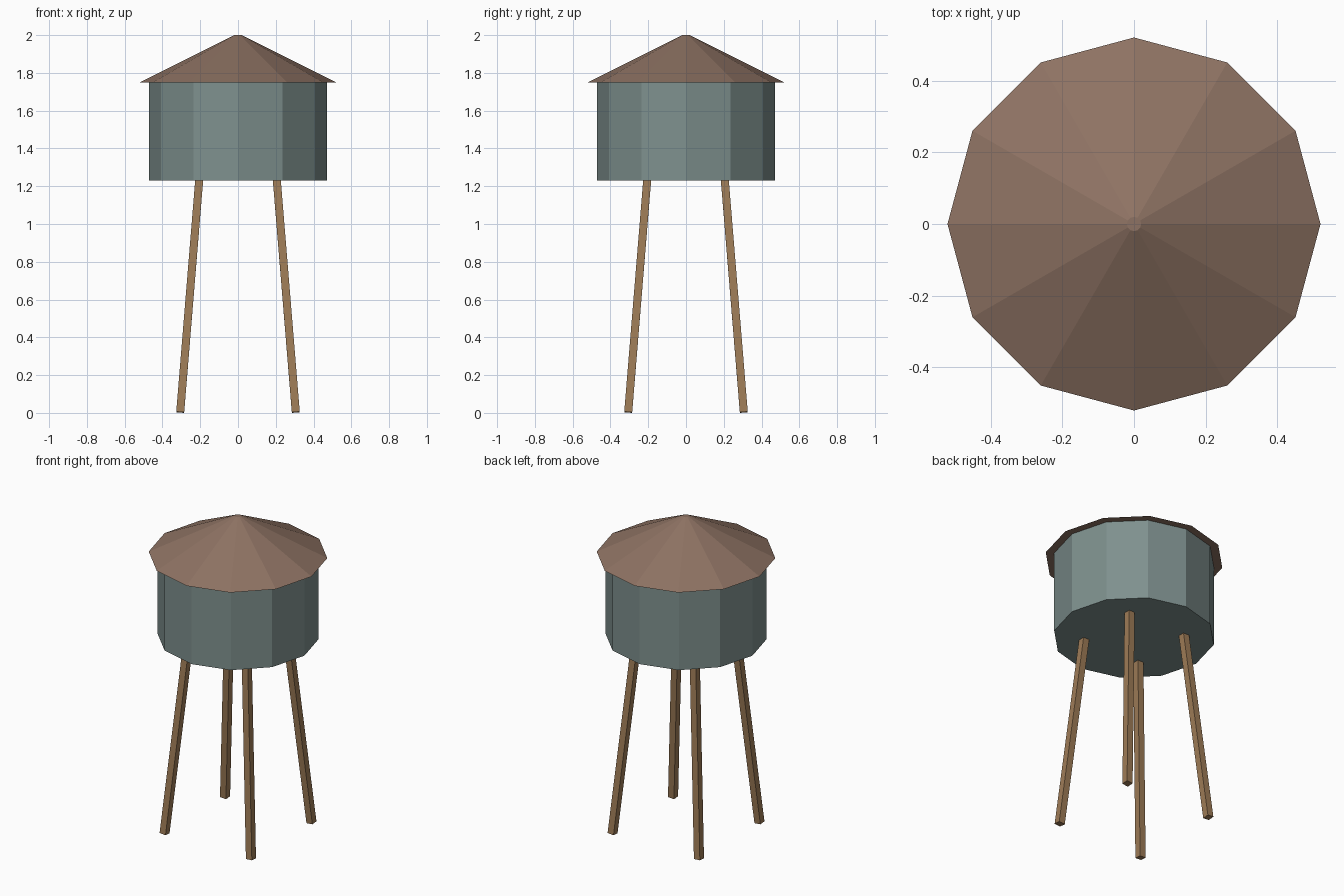
import bpy
from mathutils import Vector

if "Cube" in bpy.data.objects:
    bpy.data.objects.remove(bpy.data.objects["Cube"])


def material(name, rgb):
    m = bpy.data.materials.new(name)
    m.diffuse_color = (*rgb, 1)
    m.use_nodes = True
    m.node_tree.nodes["Principled BSDF"].inputs["Base Color"].default_value = m.diffuse_color
    return m


ROOF = material("roof_brown", (0.27, 0.17, 0.125))
TANK = material("tank_grey_green", (0.21, 0.28, 0.27))
WOOD = material("leg_wood", (0.34, 0.20, 0.095))


def drum(name, r1, r2, z1, z2, mat):
    """Twelve-sided flat-faced drum or cone frustum between two heights."""
    bpy.ops.mesh.primitive_cone_add(vertices=12, radius1=r1, radius2=r2,
                                    depth=z2 - z1, location=(0, 0, (z1 + z2) / 2))
    ob = bpy.context.object
    ob.name = name
    ob.data.materials.append(mat)


def beam(name, a, b, width, mat):
    """Square beam from point a to point b, ends cut square."""
    a, b = Vector(a), Vector(b)
    d = b - a
    bpy.ops.mesh.primitive_cube_add(size=1, location=(a + b) / 2)
    ob = bpy.context.object
    ob.name = name
    ob.scale = (width, width, d.length)
    ob.rotation_mode = 'QUATERNION'
    ob.rotation_quaternion = Vector((0, 0, 1)).rotation_difference(d)
    ob.data.materials.append(mat)


# Tank and overhanging roof with a tiny flat tip
drum("tank", 0.47, 0.47, 1.23, 1.75, TANK)
drum("roof", 0.52, 0.02, 1.75, 2.0, ROOF)

# Four splayed legs
for sx, side in ((-1, "left"), (1, "right")):
    for sy, end in ((-1, "front"), (1, "back")):
        beam(f"{end}_{side}_leg", (sx * 0.306, sy * 0.306, 0.0035),
             (sx * 0.204, sy * 0.204, 1.25), 0.042, WOOD)
